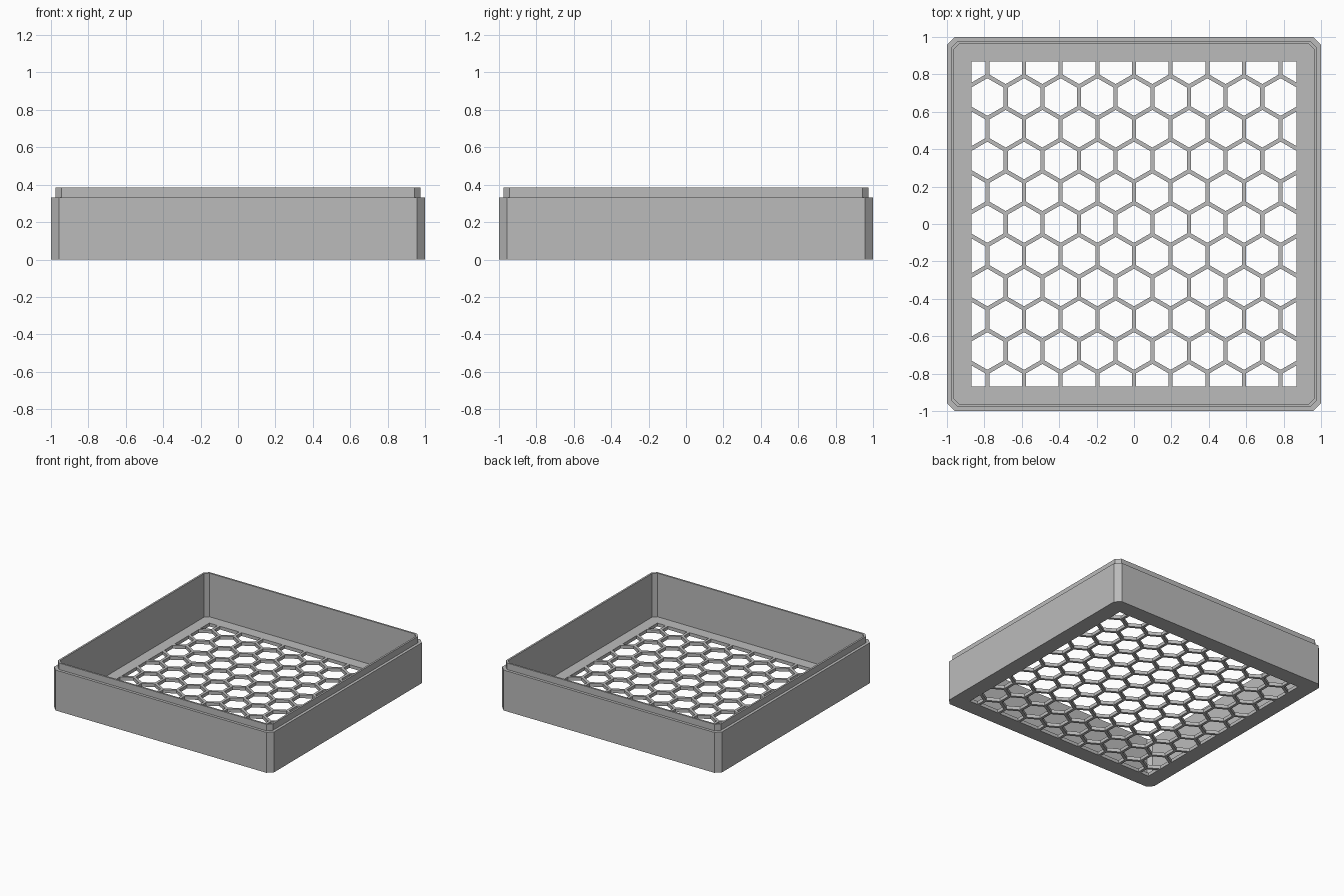
import bpy, bmesh, math

if "Cube" in bpy.data.objects:
    bpy.data.objects.remove(bpy.data.objects["Cube"])

PITCH, HOLE, LIMIT = 0.196, 0.087, 0.87   # hex spacing, hole half width, grille half size
FLOOR, SHOULDER, TOP = 0.027, 0.332, 0.385

grey = bpy.data.materials.new("plain grey")
grey.diffuse_color = (0.5, 0.5, 0.5, 1)
grey.use_nodes = True
grey.node_tree.nodes["Principled BSDF"].inputs["Base Color"].default_value = grey.diffuse_color


def make_object(name, bm):
    bmesh.ops.recalc_face_normals(bm, faces=bm.faces)
    mesh = bpy.data.meshes.new(name)
    bm.to_mesh(mesh)
    bm.free()
    mesh.materials.append(grey)
    obj = bpy.data.objects.new(name, mesh)
    bpy.context.collection.objects.link(obj)
    return obj


def ring(bm, half, cut, z):
    """Square loop with chamfered corners."""
    a, b = half, half - cut
    pts = [(a, -b), (a, b), (b, a), (-b, a), (-a, b), (-a, -b), (-b, -a), (b, -a)]
    return [bm.verts.new((x, y, z)) for x, y in pts]


# Tray: outer wall, shoulder, raised lip, inner wall and floor
bm = bmesh.new()
profile = [(1, 0.042, 0), (1, 0.042, SHOULDER), (0.977, 0.034, SHOULDER),
           (0.977, 0.034, TOP), (0.962, 0.028, TOP), (0.962, 0.028, FLOOR)]
rings = [ring(bm, *p) for p in profile]
for low, high in zip(rings, rings[1:]):
    for i in range(8):
        j = (i + 1) % 8
        bm.faces.new((low[i], low[j], high[j], high[i]))
bm.faces.new(rings[0])
bm.faces.new(rings[-1])
tray = make_object("tray", bm)

# Honeycomb holes, trimmed to a square
bm = bmesh.new()
radius = HOLE / math.cos(math.pi / 6)
for row in range(-5, 6):
    for col in range(-5, 6):
        cx = (col + (row % 2) * 0.5) * PITCH
        cy = row * PITCH * math.sqrt(3) / 2
        if abs(cx) - HOLE > LIMIT - 0.005:
            continue
        angles = [math.radians(30 + 60 * k) for k in range(6)]
        bm.faces.new([bm.verts.new((cx + radius * math.cos(a), cy + radius * math.sin(a), -0.1))
                      for a in angles])
for normal in ((1, 0, 0), (-1, 0, 0), (0, 1, 0), (0, -1, 0)):
    bmesh.ops.bisect_plane(bm, geom=bm.verts[:] + bm.edges[:] + bm.faces[:],
                           plane_co=[LIMIT * n for n in normal], plane_no=normal,
                           clear_outer=True)
result = bmesh.ops.extrude_face_region(bm, geom=bm.faces[:])
top_verts = [g for g in result["geom"] if isinstance(g, bmesh.types.BMVert)]
bmesh.ops.translate(bm, vec=(0, 0, 0.2), verts=top_verts)
holes = make_object("honeycomb_cutter", bm)
holes.hide_render = True

# Cut the grille into the floor
mod = tray.modifiers.new("grille", 'BOOLEAN')
mod.operation = 'DIFFERENCE'
mod.solver = 'EXACT'
mod.object = holes
bpy.context.view_layer.objects.active = tray
tray.select_set(True)
bpy.ops.object.modifier_apply(modifier=mod.name)
bpy.data.objects.remove(holes)
